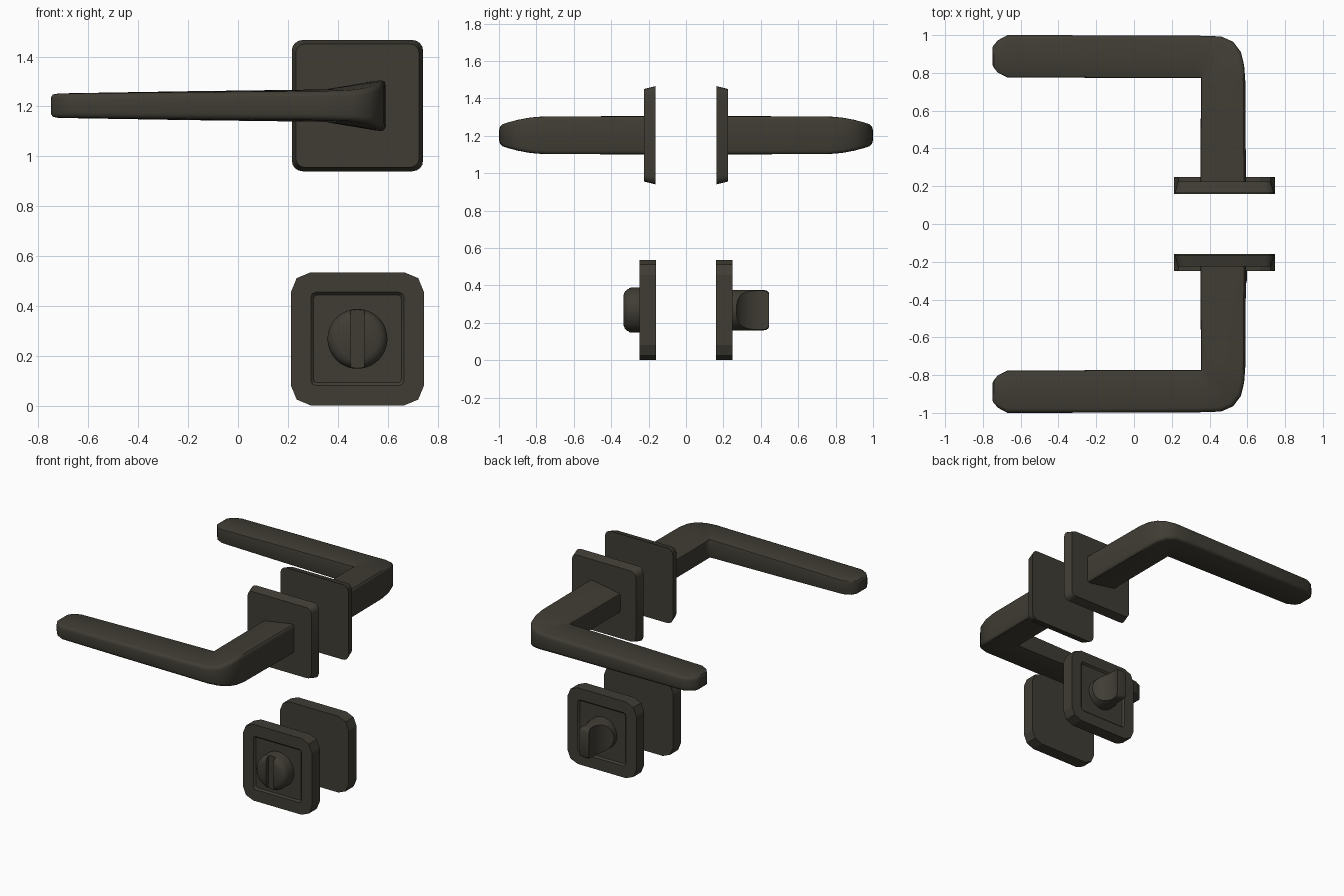
import bpy, bmesh
from math import sin, cos, pi, radians

if "Cube" in bpy.data.objects:
    bpy.data.objects.remove(bpy.data.objects["Cube"])

mat = bpy.data.materials.new("dark_bronze")
mat.diffuse_color = (0.05, 0.046, 0.034, 1)
mat.use_nodes = True
mat.node_tree.nodes["Principled BSDF"].inputs["Base Color"].default_value = mat.diffuse_color
CX, LEVER_Z, LOCK_Z = 0.479, 1.203, 0.268


def loft(name, loops, angle=30):
    """Skin a series of closed loops and cap both ends."""
    bm = bmesh.new()
    rows = [[bm.verts.new(p) for p in loop] for loop in loops]
    n = len(rows[0])
    for a, b in zip(rows, rows[1:]):
        for i in range(n):
            j = (i + 1) % n
            bm.faces.new((a[i], a[j], b[j], b[i]))
    bm.faces.new(rows[0])
    bm.faces.new(rows[-1])
    bmesh.ops.remove_doubles(bm, verts=bm.verts, dist=0.0005)
    bmesh.ops.recalc_face_normals(bm, faces=bm.faces)
    me = bpy.data.meshes.new(name)
    bm.to_mesh(me)
    bm.free()
    ob = bpy.data.objects.new(name, me)
    bpy.context.collection.objects.link(ob)
    me.materials.append(mat)
    smooth(ob, angle)
    return ob


def smooth(ob, angle):
    bpy.ops.object.select_all(action='DESELECT')
    ob.select_set(True)
    bpy.context.view_layer.objects.active = ob
    bpy.ops.object.shade_smooth_by_angle(angle=radians(angle))


def square(cz, y, half, r, n):
    """Rounded square loop in the plane y = const."""
    pts = []
    for k, (sx, sz) in enumerate([(1, 1), (-1, 1), (-1, -1), (1, -1)]):
        for i in range(n + 1):
            a = pi / 2 * (k + i / n)
            pts.append((CX + sx * (half - r) + r * cos(a), y,
                        cz + sz * (half - r) + r * sin(a)))
    return pts


def disc(y, r, n=48):
    return [(CX + r * cos(2 * pi * i / n), y, LOCK_Z + r * sin(2 * pi * i / n))
            for i in range(n)]


def cut(ob, cutter):
    cutter.hide_render = True
    m = ob.modifiers.new("cut", 'BOOLEAN')
    m.operation, m.solver, m.object = 'DIFFERENCE', 'EXACT', cutter
    # keep the boolean ahead of smoothing
    ob.modifiers.move(len(ob.modifiers) - 1, 0)
    bpy.ops.object.select_all(action='DESELECT')
    ob.select_set(True)
    bpy.context.view_layer.objects.active = ob
    bpy.ops.object.modifier_apply(modifier=m.name)
    bpy.data.objects.remove(cutter)
    smooth(ob, 30)


# Lever stations: inner x, y, half height, then outer x, y, half height
C = (0.355, 0.772, 0.066)
STATIONS = [
    ((0.352, 0.20, 0.066), (0.593, 0.20, 0.106)),
    ((0.354, 0.72, 0.066), (0.589, 0.76, 0.105)),
    (C, (0.583, 0.84, 0.098)),
    (C, (0.566, 0.91, 0.085)),
    (C, (0.525, 0.965, 0.071)),
    (C, (0.46, 0.993, 0.062)),
    ((0.33, 0.772, 0.065), (0.34, 0.997, 0.058)),
    ((-0.20, 0.774, 0.058), (-0.20, 0.999, 0.054)),
    ((-0.67, 0.776, 0.050), (-0.67, 1.0, 0.049)),
    ((-0.72, 0.80, 0.049), (-0.72, 0.973, 0.048)),
    ((-0.742, 0.828, 0.045), (-0.742, 0.948, 0.045)),
    ((-0.75, 0.842, 0.034), (-0.75, 0.934, 0.034)),
]
# Rounded section: fraction across, drop below full height
SECTION = [(0, 0.012), (0.012, 0.003), (0.04, 0), (0.5, 0), (0.9, 0),
           (0.955, 0.004), (0.985, 0.012), (1, 0.024)]


def lever(name, s):
    loops = []
    for a, b in STATIONS:
        top = [tuple(p + (q - p) * u for p, q in zip(a, b)) for u, _ in SECTION]
        hs = [(x, y, h - d) for (x, y, h), (_, d) in zip(top, SECTION)]
        loops.append([(x, s * y, LEVER_Z + h) for x, y, h in hs] +
                     [(x, s * y, LEVER_Z - h) for x, y, h in reversed(hs)])
    return loft(name, loops, 35)


for side, s in (("front", -1), ("back", 1)):
    lever(side + "_lever", s)
    # Tapered plate behind the lever
    loft(side + "_lever_rose", [square(LEVER_Z, s * 0.163, 0.263, 0.042, 4),
                                square(LEVER_Z, s * 0.225, 0.247, 0.035, 4)])
    # Lock plate with a shallow square recess
    loft(side + "_lock_rose", [square(LOCK_Z, s * 0.16, 0.267, 0.08, 2),
                               square(LOCK_Z, s * 0.248, 0.267, 0.08, 2),
                               square(LOCK_Z, s * 0.248, 0.187, 0.02, 2),
                               square(LOCK_Z, s * 0.236, 0.176, 0.014, 2)], 20)

# Slotted emergency release on the front
release = loft("release_disc", [disc(-y, r) for y, r in (
    (0.23, 0.12), (0.295, 0.12), (0.313, 0.115), (0.327, 0.103), (0.335, 0.083))])
bpy.ops.mesh.primitive_cube_add(size=1, location=(CX, -0.355, LOCK_Z))
slot = bpy.context.object
slot.scale = (0.055, 0.10, 0.4)
cut(release, slot)

# Thumb turn on the back, hollowed on both sides into a grip
turn = loft("thumb_turn", [disc(y, r) for y, r in (
    (0.23, 0.108), (0.415, 0.108), (0.43, 0.105), (0.44, 0.098), (0.445, 0.088))])
for sx in (-1, 1):
    bpy.ops.mesh.primitive_cylinder_add(vertices=64, radius=0.14, depth=0.5,
                                        location=(CX + sx * 0.168, 0.395, LOCK_Z))
    cut(turn, bpy.context.object)
